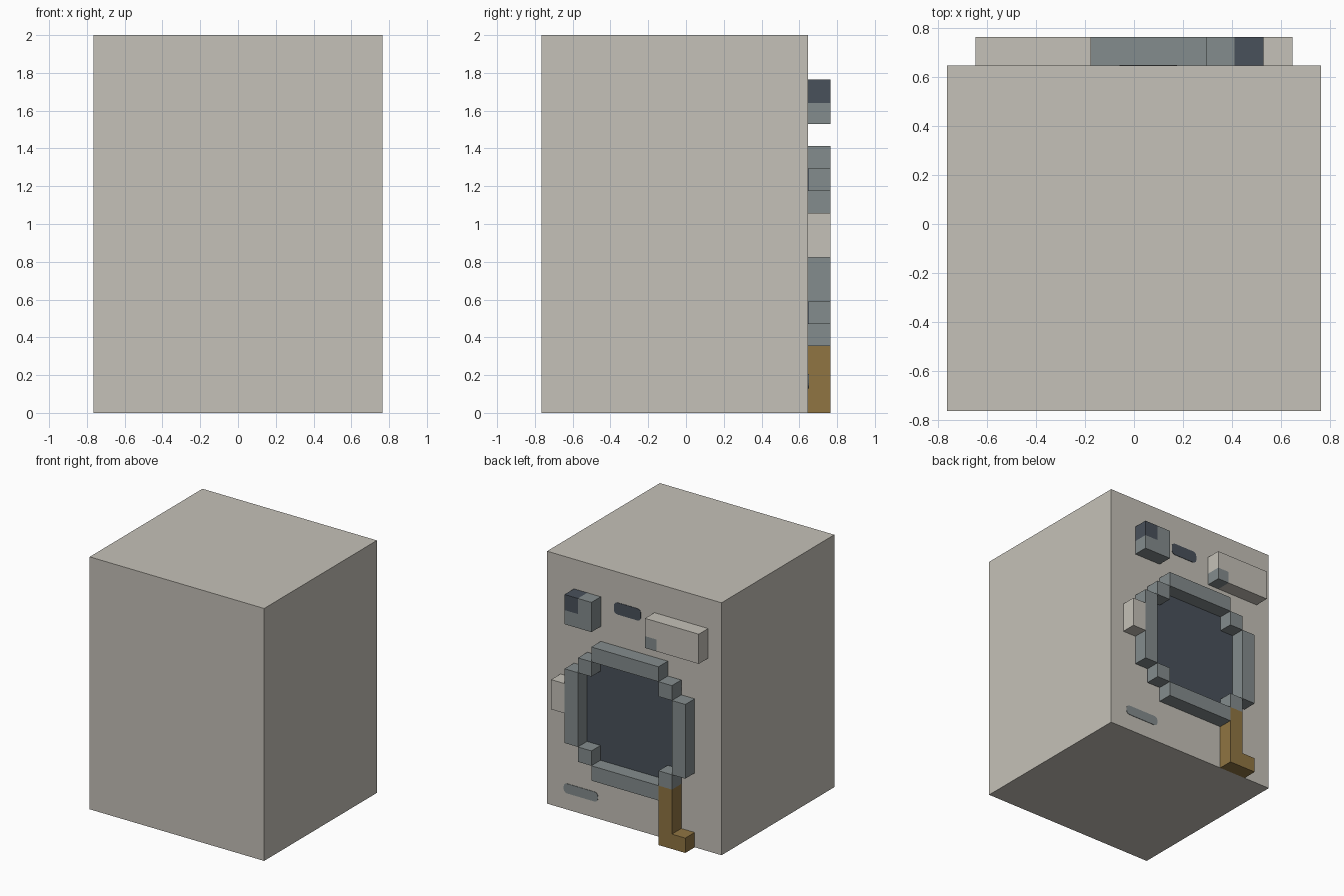
import bpy, bmesh
from mathutils import Vector

default = bpy.data.objects.get("Cube")
if default:
    bpy.data.objects.remove(default, do_unlink=True)

U = 2 / 17             # one block; the body is 13 x 12 x 17 blocks
FACE, OUT = 5.5, 6.5   # depth of the working face and of its raised parts
MID = 7.5              # height of the door centre


def material(name, rgb):
    linear = [((c / 255 + 0.055) / 1.055) ** 2.4 for c in rgb] + [1.0]
    mat = bpy.data.materials.new(name)
    mat.use_nodes = True
    mat.diffuse_color = linear
    bsdf = mat.node_tree.nodes["Principled BSDF"]
    bsdf.inputs["Base Color"].default_value = linear
    bsdf.inputs["Roughness"].default_value = 0.9
    return mat


BEIGE = material("warm_grey", (197, 193, 184))
SLATE = material("slate_grey", (132, 140, 141))
DARK = material("dark_blue_grey", (73, 81, 91))
BROWN = material("ochre_brown", (144, 117, 66))


def finish(name, bm, *mats):
    bmesh.ops.recalc_face_normals(bm, faces=bm.faces)
    bmesh.ops.scale(bm, vec=(U, U, U), verts=bm.verts)
    mesh = bpy.data.meshes.new(name)
    bm.to_mesh(mesh)
    bm.free()
    for mat in mats:
        mesh.materials.append(mat)
    obj = bpy.data.objects.new(name, mesh)
    bpy.context.collection.objects.link(obj)
    return obj


def box_mesh(x, z, y):
    bm = bmesh.new()
    bmesh.ops.create_cube(bm, size=1)
    for v in bm.verts:
        v.co = Vector((x[v.co.x > 0], y[v.co.y > 0], z[v.co.z > 0]))
    return bm


def box(name, x, z, mat, y=(FACE, OUT)):
    return finish(name, box_mesh(x, z, y), mat)


def accent_box(name, x, z, base, accent, cut_x, cut_z, upper):
    """Box with one corner, beyond both cuts, in a second colour."""
    bm = box_mesh(x, z, (FACE, OUT))
    for co, no in (((cut_x, 0, 0), (1, 0, 0)), ((0, 0, cut_z), (0, 0, 1))):
        bmesh.ops.bisect_plane(bm, geom=bm.verts[:] + bm.edges[:] + bm.faces[:],
                               plane_co=co, plane_no=no)
    for f in bm.faces:
        c = f.calc_center_median()
        f.material_index = int(c.x > cut_x and (c.z > cut_z) == upper)
    return finish(name, bm, base, accent)


def rounded_plate(name, x, z, mat):
    """Thin plate on the working face with softened corners."""
    bm = box_mesh(x, z, (FACE, FACE + 0.03))
    edges = [e for e in bm.edges
             if abs(e.verts[0].co.y - e.verts[1].co.y) > 0.01]
    bmesh.ops.bevel(bm, geom=edges, offset=0.25, segments=3, profile=0.5,
                    affect='EDGES')
    return finish(name, bm, mat)


# Cabinet
box("cabinet", (-6.5, 6.5), (0, 17), BEIGE, y=(-6.5, FACE))

# Round door: glass, stepped ring and latch
box("door_glass", (-3.5, 3.5), (MID - 3.5, MID + 3.5), DARK, y=(FACE, FACE + 0.03))
for s, side, level in ((1, "left", "top"), (-1, "right", "bottom")):
    near, far = sorted((3.5 * s, 4.5 * s))
    box(f"ring_{level}_bar", (-2.5, 2.5), (MID + near, MID + far), SLATE)
    box(f"ring_{side}_bar", (near, far), (MID - 2.5, MID + 2.5), SLATE)
    for t, end in ((1, "top"), (-1, "bottom")):
        low, high = sorted((2.5 * t, 3.5 * t))
        box(f"ring_{side}_{end}_corner", sorted((2.5 * s, 3.5 * s)),
            (MID + low, MID + high), SLATE)
box("door_latch", (4.5, 5.5), (7, 9), BEIGE)

# Control panel
accent_box("dial", (2.5, 4.5), (13, 15), SLATE, DARK, 3.5, 13.95, True)
accent_box("drawer", (-5.5, -1.5), (13, 15), BEIGE, SLATE, -2.35, 13.8, False)
rounded_plate("display", (-0.5, 1.5), (14.15, 14.95), DARK)
rounded_plate("filter_cover", (2.7, 5.25), (1.1, 1.75), SLATE)

# Drain hose: L-shaped profile pushed outward
bm = bmesh.new()
outline = ((-2.5, 4), (-3.5, 4), (-3.5, 1), (-4.5, 1), (-4.5, 0), (-2.5, 0))
base = bm.faces.new([bm.verts.new((x, FACE, z)) for x, z in outline])
pushed = bmesh.ops.extrude_face_region(bm, geom=[base], use_keep_orig=True)
bmesh.ops.translate(bm, vec=(0, OUT - FACE, 0),
                    verts=[g for g in pushed["geom"]
                           if isinstance(g, bmesh.types.BMVert)])
finish("drain_hose", bm, BROWN)
